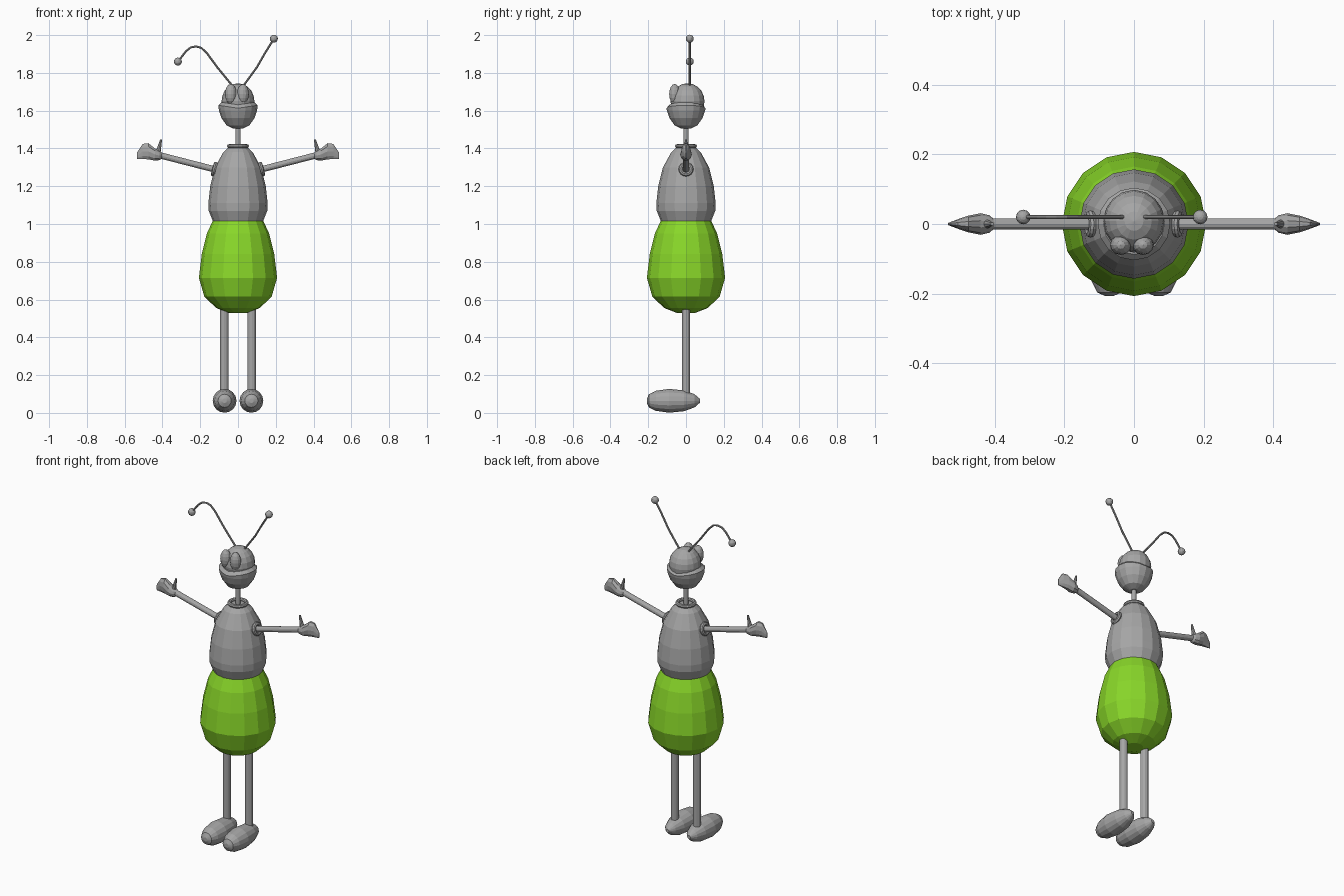
import bpy, bmesh, math
from mathutils import Vector, Matrix

if "Cube" in bpy.data.objects:
    bpy.data.objects.remove(bpy.data.objects["Cube"])


def material(name, rgb):
    m = bpy.data.materials.new(name)
    m.diffuse_color = (*rgb, 1)
    m.use_nodes = True
    m.node_tree.nodes["Principled BSDF"].inputs["Base Color"].default_value = m.diffuse_color
    return m


GREY = material("grey", (0.38, 0.38, 0.38))
GREEN = material("leaf green", (0.25, 0.68, 0.022))


def finish(name, bm, mat):
    bmesh.ops.recalc_face_normals(bm, faces=bm.faces)
    me = bpy.data.meshes.new(name)
    bm.to_mesh(me)
    bm.free()
    me.materials.append(mat)
    ob = bpy.data.objects.new(name, me)
    bpy.context.collection.objects.link(ob)
    return ob


def loft(name, rings, mat):
    """Skin a list of equal-length point rings and cap both ends."""
    bm = bmesh.new()
    vs = [[bm.verts.new(p) for p in ring] for ring in rings]
    n = len(vs[0])
    for a, b in zip(vs, vs[1:]):
        for i in range(n):
            j = (i + 1) % n
            bm.faces.new((a[i], a[j], b[j], b[i]))
    bm.faces.new(vs[0])
    bm.faces.new(vs[-1])
    return finish(name, bm, mat)


def lathe(name, profile, mat=GREY, sides=16, base=(0, 0, 0), axis=(0, 0, 1)):
    """Turn (radius, height) points around an axis through base."""
    m = Matrix.Translation(base) @ Vector(axis).to_track_quat('Z', 'Y').to_matrix().to_4x4()
    angles = [2 * math.pi * i / sides for i in range(sides)]
    return loft(name, [[m @ Vector((r * math.cos(a), r * math.sin(a), h)) for a in angles]
                       for r, h in profile], mat)


def rod(name, p, q, r0, r1=None, sides=12):
    d = Vector(q) - Vector(p)
    return lathe(name, [(r0, 0), (r1 or r0, d.length)], GREY, sides, p, d)


def ring(name, centre, axis, major, minor, sides=16):
    m = Matrix.Translation(centre) @ Vector(axis).to_track_quat('Z', 'Y').to_matrix().to_4x4()
    bm = bmesh.new()
    grid = []
    for i in range(sides):
        a = 2 * math.pi * i / sides
        grid.append([])
        for j in range(8):
            b = math.pi * j / 4
            r = major + minor * math.cos(b)
            grid[-1].append(bm.verts.new(m @ Vector((r * math.cos(a), r * math.sin(a), minor * math.sin(b)))))
    for i in range(sides):
        k = (i + 1) % sides
        for j in range(8):
            l = (j + 1) % 8
            bm.faces.new((grid[i][j], grid[k][j], grid[k][l], grid[i][l]))
    return finish(name, bm, GREY)


def ball(name, centre, radii, u=16, v=10):
    bm = bmesh.new()
    bmesh.ops.create_uvsphere(bm, u_segments=u, v_segments=v, radius=1)
    bmesh.ops.transform(bm, matrix=Matrix.Translation(centre) @ Matrix.Diagonal((*radii, 1)), verts=bm.verts)
    return finish(name, bm, GREY)


# Egg-shaped abdomen and torso
lathe("abdomen", [(0.05, 0.53), (0.115, 0.555), (0.178, 0.615), (0.207, 0.715),
                  (0.192, 0.84), (0.165, 0.95), (0.132, 1.02), (0.04, 1.05)], GREEN)
lathe("torso", [(0.06, 0.98), (0.133, 1.015), (0.155, 1.07), (0.157, 1.11), (0.147, 1.2),
                (0.122, 1.3), (0.078, 1.38), (0.047, 1.408)])

# Neck and collar
ring("collar", (0, 0, 1.412), (0, 0, 1), 0.047, 0.011)
rod("neck", (0, 0, 1.38), (0, 0, 1.53), 0.014)

# Head: skull resting in a bowl-like jaw whose rim lifts at the mouth corners
ball("skull", (0, 0.008, 1.65), (0.087, 0.09, 0.095))
jaw = lathe("jaw", [(0.025, 1.505), (0.06, 1.522), (0.087, 1.56), (0.101, 1.6),
                    (0.104, 1.622), (0.087, 1.64), (0.06, 1.64)])
for v in jaw.data.vertices:
    if v.co.z > 1.61:
        v.co.z += 0.15 * (abs(v.co.x) - 0.06)
for side, x in (("left", -0.038), ("right", 0.026)):
    ball(side + "_eye", (x, -0.06, 1.688), (0.031, 0.029, 0.053), 12, 8)

# Antennae: one drooping, one upright
ANTENNAE = {
    "left": [(-0.02, 1.72), (-0.106, 1.825), (-0.165, 1.905), (-0.195, 1.933), (-0.222, 1.94),
             (-0.25, 1.935), (-0.275, 1.915), (-0.318, 1.86)],
    "right": [(0.02, 1.72), (0.1, 1.83), (0.143, 1.905), (0.19, 1.981)],
}
for side, pts in ANTENNAE.items():
    rings = []
    for i, (x, z) in enumerate(pts):
        a, b = pts[max(i - 1, 0)], pts[min(i + 1, len(pts) - 1)]
        nrm = Vector((a[1] - b[1], 0, b[0] - a[0])).normalized()
        rings.append([Vector((x, 0.02, z)) + 0.0055 * (math.cos(t) * nrm + math.sin(t) * Vector((0, 1, 0)))
                      for t in (k * math.pi / 4 for k in range(8))])
    loft(side + "_antenna", rings, GREY)
    ball(side + "_antenna_tip", (pts[-1][0], 0.02, pts[-1][1]), (0.021, 0.021, 0.021), 12, 8)

# Hand stations: distance out, centre height, half height, half thickness
HAND = [(0.400, 1.362, 0.016, 0.012), (0.415, 1.362, 0.025, 0.025), (0.44, 1.368, 0.034, 0.031),
        (0.475, 1.385, 0.045, 0.024), (0.505, 1.384, 0.042, 0.014), (0.534, 1.362, 0.018, 0.003)]

for side, s in (("left", -1), ("right", 1)):
    # Arm with shoulder ring
    shoulder, wrist = Vector((s * 0.1, 0, 1.283)), Vector((s * 0.415, 0, 1.364))
    rod(side + "_arm", shoulder, wrist, 0.0165)
    ring(side + "_shoulder", (s * 0.125, 0, 1.29), wrist - shoulder, 0.028, 0.0115)
    # Mitten hand and raised thumb
    loft(side + "_hand", [[(s * x, t * math.cos(k * math.pi / 5), z + h * math.sin(k * math.pi / 5))
                           for k in range(10)] for x, z, h, t in HAND], GREY)
    rod(side + "_thumb", (s * 0.424, 0, 1.375), (s * 0.407, 0, 1.447), 0.014, 0.005, 8)
    # Leg and long shoe-like foot
    rod(side + "_leg", (s * 0.073, 0, 0.07), (s * 0.073, 0, 0.62), 0.022)
    lathe(side + "_foot", [(0.012, -0.207), (0.035, -0.196), (0.053, -0.16), (0.063, -0.09),
                           (0.055, -0.01), (0.035, 0.045), (0.01, 0.074)],
          GREY, 16, (s * 0.071, 0, 0.064), (0, 1, 0))
